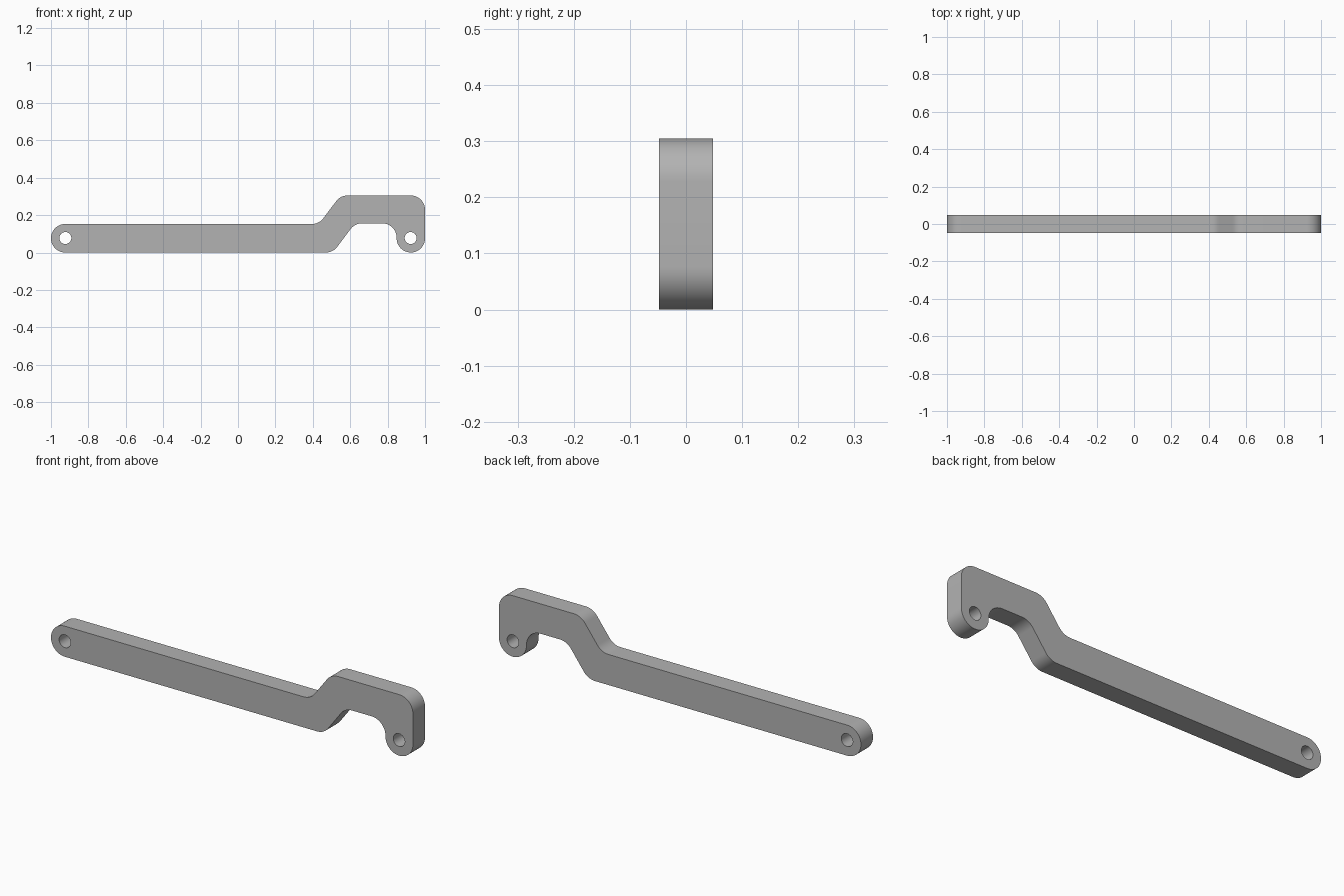
import bpy, bmesh, math
from mathutils import Vector

if "Cube" in bpy.data.objects:
    bpy.data.objects.remove(bpy.data.objects["Cube"])

R = 0.0763      # fillet and end radius
HALF = 0.0477   # half thickness in y
STEPS = 12      # segments per fillet


def fillet(points):
    """Round each corner (x, z, radius) of a closed profile."""
    out = []
    n = len(points)
    for i, (x, z, r) in enumerate(points):
        p = Vector((x, z))
        a = (Vector(points[i - 1][:2]) - p).normalized()
        b = (Vector(points[(i + 1) % n][:2]) - p).normalized()
        half = a.angle(b) / 2
        centre = p + (a + b).normalized() * (r / math.sin(half))
        t = r / math.tan(half)
        s, e = p + a * t - centre, p + b * t - centre
        sweep = math.pi - 2 * half
        for k in range(STEPS + 1):
            f = k / STEPS
            v = (s * math.sin((1 - f) * sweep) + e * math.sin(f * sweep)) / math.sin(sweep)
            out.append(centre + v)
    # drop coincident neighbours where two fillets meet
    return [q for i, q in enumerate(out) if (q - out[i - 1]).length > 1e-4]


def circle(x, z, r, n=32):
    return [Vector((x + r * math.cos(2 * math.pi * k / n),
                    z + r * math.sin(2 * math.pi * k / n))) for k in range(n)]


# Outline of the cranked arm, counter-clockwise from the lower left
outline = fillet([
    (-1, 0, R), (0.508, 0, R), (0.625, 0.156, R),       # bar underside, slope
    (0.848, 0.156, R), (0.848, 0, R), (1, 0, R - 0.0003),   # hook underside, eye
    (1, 0.305, R), (0.548, 0.305, R),                   # hook top
    (0.433, 0.1526, R), (-1, 0.1526, R),                # bar top, round end
])
loops = [outline, circle(-0.923, 0.0775, 0.032), circle(0.923, 0.0775, 0.032)]

# Fill the profile around the pin holes and extrude it
bm = bmesh.new()
edges = []
for loop in loops:
    vs = [bm.verts.new((p.x, -HALF, p.y)) for p in loop]
    edges += [bm.edges.new((vs[i - 1], vs[i])) for i in range(len(vs))]
bmesh.ops.triangle_fill(bm, use_beauty=True, use_dissolve=False, edges=edges)
ext = bmesh.ops.extrude_face_region(bm, geom=bm.faces[:], use_keep_orig=True)
bmesh.ops.translate(bm, vec=(0, 2 * HALF, 0),
                    verts=[g for g in ext["geom"] if isinstance(g, bmesh.types.BMVert)])
bmesh.ops.recalc_face_normals(bm, faces=bm.faces[:])

mesh = bpy.data.meshes.new("cranked_arm")
bm.to_mesh(mesh)
bm.free()
arm = bpy.data.objects.new("cranked_arm", mesh)
bpy.context.collection.objects.link(arm)

grey = bpy.data.materials.new("plain grey")
grey.diffuse_color = (0.45, 0.45, 0.45, 1)
grey.use_nodes = True
grey.node_tree.nodes["Principled BSDF"].inputs["Base Color"].default_value = grey.diffuse_color
mesh.materials.append(grey)

bpy.context.view_layer.objects.active = arm
arm.select_set(True)
bpy.ops.object.shade_smooth_by_angle(angle=math.radians(30))
